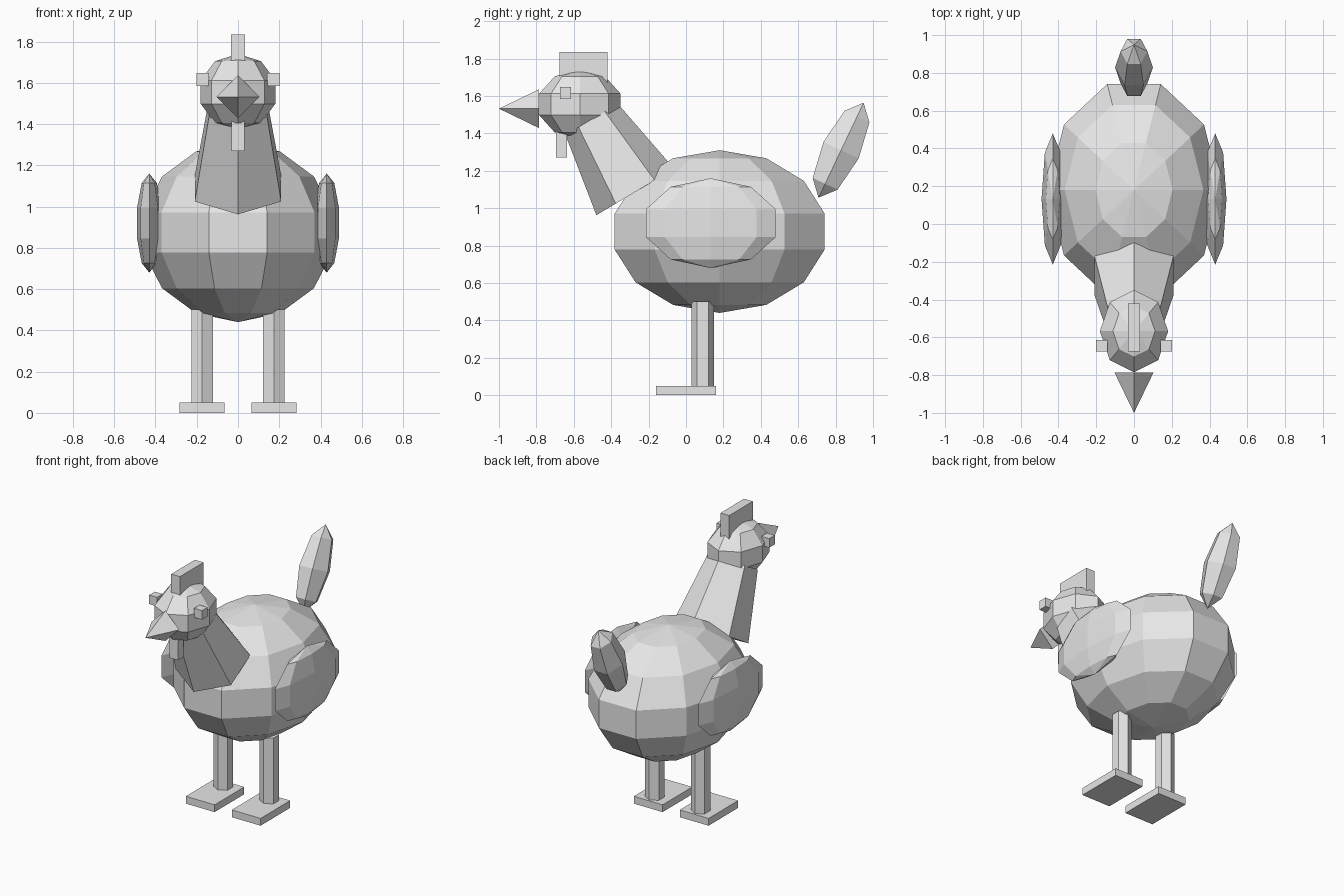
import bpy, math
from mathutils import Matrix

if "Cube" in bpy.data.objects:
    bpy.data.objects.remove(bpy.data.objects["Cube"])

grey = bpy.data.materials.new("plain_grey")
grey.diffuse_color = (0.8, 0.8, 0.8, 1)
grey.use_nodes = True
grey.node_tree.nodes["Principled BSDF"].inputs["Base Color"].default_value = grey.diffuse_color


def finish(name):
    ob = bpy.context.object
    ob.name = name
    ob.data.materials.append(grey)
    return ob


def ball(name, loc, radii, segments, rings, tilt=0):
    """Faceted ellipsoid with a vertex column facing front."""
    bpy.ops.mesh.primitive_uv_sphere_add(segments=segments, ring_count=rings, radius=1)
    ob = finish(name)
    ob.data.transform(Matrix.Rotation(math.pi / 2, 4, 'Z'))
    ob.scale = radii
    ob.rotation_euler.x = tilt
    ob.location = loc


def box(name, lo, hi):
    bpy.ops.mesh.primitive_cube_add(size=1)
    ob = finish(name)
    ob.location = [(a + b) / 2 for a, b in zip(lo, hi)]
    ob.scale = [b - a for a, b in zip(lo, hi)]


def cone(name, loc, r1, r2, depth, sides, tilt=0):
    """Prism or cone with a vertex on the front-back axis."""
    bpy.ops.mesh.primitive_cone_add(vertices=sides, radius1=r1, radius2=r2, depth=depth)
    ob = finish(name)
    ob.rotation_euler.x = tilt
    ob.location = loc


# Body, head, neck and tail
ball("body", (0, 0.18, 0.875), (0.47, 0.605, 0.435), 10, 7)
ball("head", (0, -0.5675, 1.555), (0.19, 0.229, 0.185), 8, 5)
cone("neck", (0, -0.388, 1.281), 0.242, 0.163, 0.4526, 6, math.radians(31))
ball("tail", (0, 0.829, 1.31), (0.1, 0.12, 0.281), 6, 4, math.radians(-25.4))

# Beak, comb and wattle
cone("beak", (0, -0.8925, 1.532), 0.104, 0, 0.215, 4, math.pi / 2)
box("comb", (-0.033, -0.675, 1.66), (0.033, -0.42, 1.835))
box("wattle", (-0.032, -0.695, 1.27), (0.032, -0.635, 1.45))

# Paired parts
for side, s in (("left", 1), ("right", -1)):
    ball(side + "_wing", (s * 0.43, 0.1325, 0.92), (0.0625, 0.365, 0.24), 8, 5)
    x = s * 0.17
    box(side + "_eye", (x - 0.03, -0.675, 1.585), (x + 0.03, -0.615, 1.647))
    x = s * 0.174
    cone(side + "_leg", (x, 0.09, 0.27), 0.06, 0.06, 0.46, 6)
    box(side + "_foot", (x - 0.109, -0.16, 0), (x + 0.109, 0.16, 0.05))
